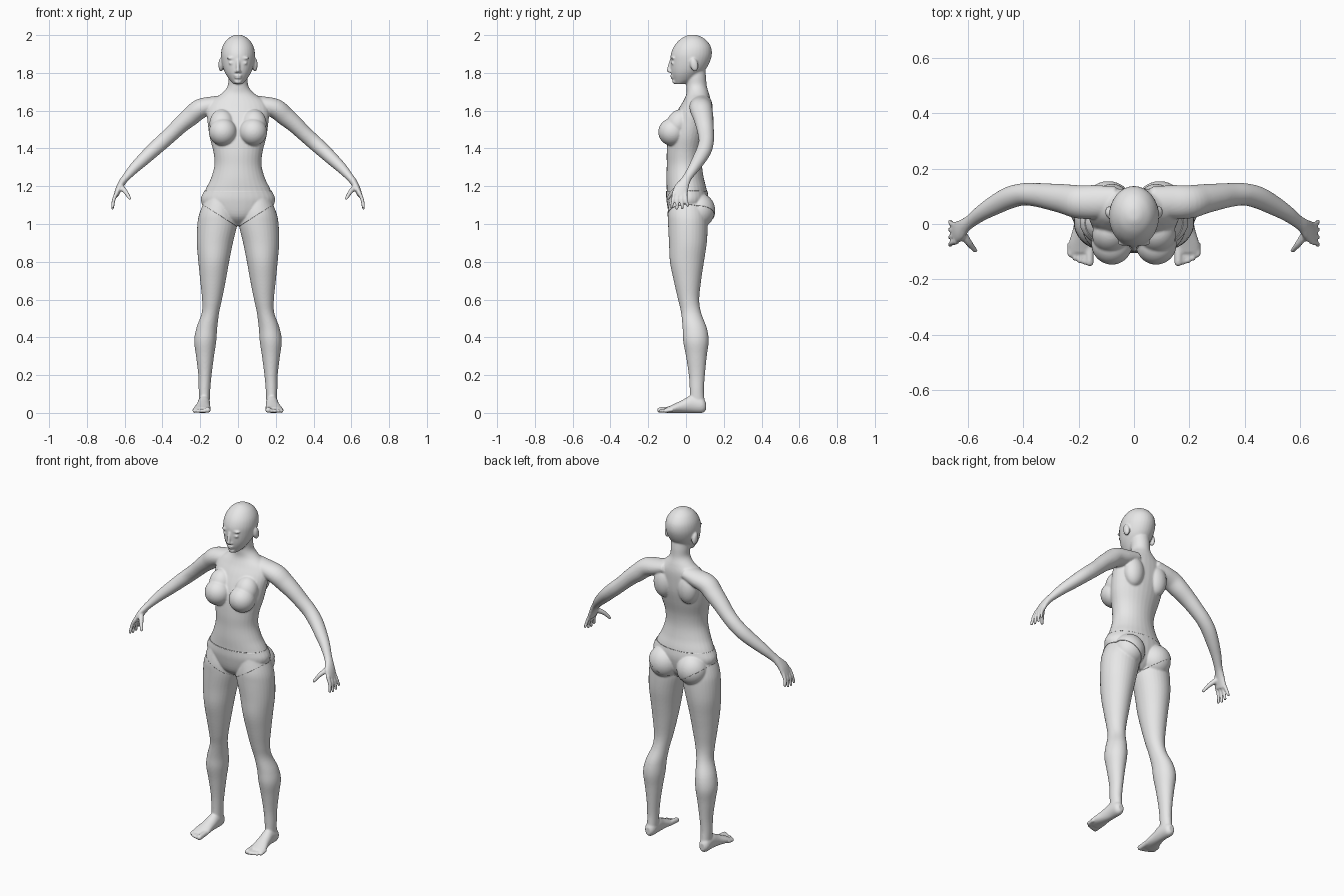
import bpy
import bmesh
import math
from mathutils import Matrix, Vector

cube = bpy.data.objects.get("Cube")
if cube:
    bpy.data.objects.remove(cube, do_unlink=True)

UNIT = 0.01  # all part sizes below are written in hundredths
SIDES = 32
X, Y, Z = Vector((1, 0, 0)), Vector((0, 1, 0)), Vector((0, 0, 1))


def grey_material():
    mat = bpy.data.materials.new("plain grey")
    mat.use_nodes = True
    colour = (0.8, 0.8, 0.8, 1)
    mat.diffuse_color = colour
    mat.node_tree.nodes["Principled BSDF"].inputs["Base Color"].default_value = colour
    return mat


def interpolate(stations, steps):
    """Smooth curve through stations of any number of values."""
    result = []
    last = len(stations) - 1
    for i in range(last):
        a, b = stations[max(i - 1, 0)], stations[i]
        c, d = stations[i + 1], stations[min(i + 2, last)]
        for s in range(steps):
            t = s / steps
            result.append([
                q + t * ((r - p) + t * (2 * p - 5 * q + 4 * r - w + t * (3 * (q - r) + w - p))) / 2
                for p, q, r, w in zip(a, b, c, d)])
    result.append(list(stations[-1]))
    return result


def loft(bm, stations, side, axis=None, steps=5):
    """Skin ellipses (x, y, z, half width, half depth) along a path."""
    path = interpolate(stations, steps)
    rings = []
    for i, (x, y, z, a, b) in enumerate(path):
        before = Vector(path[max(i - 1, 0)][:3])
        after = Vector(path[min(i + 1, len(path) - 1)][:3])
        tangent = axis or (after - before).normalized()
        u = (side - tangent * side.dot(tangent)).normalized()
        v = tangent.cross(u)
        ring = []
        for k in range(SIDES):
            angle = math.tau * k / SIDES
            point = Vector((x, y, z)) + u * a * math.cos(angle) + v * b * math.sin(angle)
            ring.append(bm.verts.new(point * UNIT))
        rings.append(ring)
    for low, high in zip(rings, rings[1:]):
        for k in range(SIDES):
            n = (k + 1) % SIDES
            bm.faces.new((low[k], low[n], high[n], high[k]))
    bm.faces.new(rings[0][::-1])
    bm.faces.new(rings[-1])


def stack(bm, rows):
    """Level slices given as (height, right edge, left edge, front, back)."""
    loft(bm, [((p + q) / 2, (f + r) / 2, z, abs(p - q) / 2, (r - f) / 2)
              for z, p, q, f, r in rows], X, Z)


def ball(bm, centre, radii, tilt=0):
    matrix = (Matrix.Translation(Vector(centre) * UNIT) @ Matrix.Rotation(tilt, 4, "X")
              @ Matrix.Diagonal((*(Vector(radii) * UNIT), 1)))
    bmesh.ops.create_uvsphere(bm, u_segments=SIDES, v_segments=20, radius=1, matrix=matrix)


def digit(bm, points, start, end):
    """Round-ended tapering finger or toe."""
    last = len(points) - 1
    radii = [start + (end - start) * i / last for i in range(last + 1)]
    loft(bm, [(*p, r, r) for p, r in zip(points, radii)], X)
    ball(bm, points[-1], (end, end, end))


def build_leg(bm):
    stack(bm, [
        (114, 17, 3, -8, 9), (106, 20.3, 1, -9.5, 11), (100, 21.5, .4, -9.5, 11.5),
        (90, 21.8, 2.7, -9, 11), (80, 21, 4.7, -8.5, 9.5), (70, 20, 6.5, -6.5, 8),
        (60, 19, 8.5, -4.2, 7), (53, 19.2, 10, -2.6, 8), (45, 22, 11, -1.8, 11),
        (38, 23.2, 11.5, -1.5, 12), (30, 22.2, 12.7, 0, 11), (20, 21, 14, 1.5, 10),
        (12, 20.8, 14.7, 2, 9.5), (5, 20.5, 15, 2, 10)])
    ball(bm, (9.3, 7, 107), (8.6, 8.2, 9))  # buttock


def build_foot(bm):
    loft(bm, [
        (18, 10.5, 3.5, 1.6, 2.2), (18, 8.5, 4, 3, 4), (18, 3, 4.6, 3.3, 4.6),
        (18.4, -2, 3.4, 3.7, 3.4), (19, -7, 2.2, 4.6, 2.2),
        (19.2, -10.5, 1.4, 4.4, 1.4)], X, Y)
    for i in range(5):
        x, r = 16 + 1.75 * i, 1.5 if i == 0 else 1.05
        tip = -13.8 + .2 * i * i - .1 * i
        digit(bm, [(x, -7, r + .5), (x, (tip - 7) / 2, r + .3), (x, tip, r)], r, r)


def build_arm(bm):
    loft(bm, [
        (6, 8.5, 165, 5, 3.5), (13, 8, 163, 6, 4.6), (20, 8, 161, 6, 5.2),
        (25, 9, 157, 5.4, 5), (30, 9.8, 152.8, 4.8, 4.5), (35, 10.5, 148, 4.3, 4.1),
        (40, 10.7, 143.5, 4, 4), (45, 9.5, 139, 4, 3.8), (50, 7, 134.3, 3.6, 3.4),
        (55, 4, 129.5, 2.9, 2.8), (59, 1, 125, 2.4, 2.1), (61, -.5, 122.5, 2.7, 1.9),
        (63, -2.4, 119, 3.8, 1.7), (64.6, -3.4, 115, 4.1, 1.3)], Y)


def build_fingers(bm):
    for i in range(4):
        y, spread = -6.3 + 1.95 * i, (i - 1.5) * .9
        tip = 108.2 + .8 * (i - 1.2) ** 2 * .6
        digit(bm, [(64, y, 117), (65.8, y + spread * .4, 112.8),
                   (66.4, y + spread, tip)], 1.1, .8)
    digit(bm, [(62, -3.5, 119.5), (59.5, -7, 117), (57.3, -9.6, 113.5)], 1.6, .85)


def build_side_of_chest(bm):
    ball(bm, (8, -7.3, 148.7), (7.4, 7.4, 7.3))
    ball(bm, (8.5, -4, 153), (6.6, 6.3, 8), -.45)
    ball(bm, (8, 9.3, 156), (6, 5.2, 9))  # shoulder blade


def build_side_of_face(bm):
    ball(bm, (9, 4.3, 184.3), (1.4, 2.1, 3.6), .2)  # ear
    ball(bm, (3.4, -7, 185.2), (1.7, .9, .8))  # eye
    ball(bm, (3.4, -7, 187.8), (2.6, 1, .7))  # brow
    ball(bm, (.9, -8.1, 180.6), (.9, .9, .7))  # nostril


def build_torso(bm):
    rows = [(99.5, 5, -3, 6), (104, 14, -8, 9.5), (112, 19.3, -10, 11.5),
            (118, 17.3, -10.2, 11), (124, 14.4, -10.4, 9.5), (131, 12.5, -10.2, 8.5),
            (138, 13, -10.2, 9), (146, 15, -9.5, 11), (153, 16, -7.8, 12.5),
            (160, 16.5, -4.5, 13), (165, 14.5, -1.5, 13), (169, 8.8, .2, 12.2),
            (173, 5.5, .2, 11), (178, 5.2, 0, 10.6), (183, 5, 0, 10)]
    stack(bm, [(z, half, -half, front, back) for z, half, front, back in rows])


def build_head(bm):
    rows = [(174, 2.2, -5.6, -1), (176, 4.2, -6.6, 4), (179, 6.3, -7.6, 7.5),
            (182, 7.7, -8.1, 10.5), (186, 8.7, -8.2, 12.7), (190, 9, -8, 13.7),
            (194, 8.2, -6.4, 13.1), (197.5, 6, -3.4, 10.5), (199.6, 3, 0, 7),
            (200.2, .8, 2, 4.5)]
    stack(bm, [(z, half, -half, front, back) for z, half, front, back in rows])
    digit(bm, [(0, -7.8, 187), (0, -8.6, 184), (0, -9.1, 181.3)], .8, 1.1)  # nose
    ball(bm, (0, -7.3, 178.6), (2.2, 1.1, .55))  # lips
    ball(bm, (0, -7.1, 177.4), (1.9, 1.1, .6))
    ball(bm, (0, -5.9, 175.4), (2, 1.4, 1.3))  # chin


def build_body(material):
    bm = bmesh.new()
    for part in (build_leg, build_foot, build_arm, build_fingers,
                 build_side_of_chest, build_side_of_face):
        part(bm)
    # Mirror the left side to the right
    copy = bmesh.ops.duplicate(bm, geom=bm.verts[:] + bm.edges[:] + bm.faces[:])["geom"]
    for item in copy:
        if isinstance(item, bmesh.types.BMVert):
            item.co.x *= -1
    build_torso(bm)
    build_head(bm)
    bmesh.ops.recalc_face_normals(bm, faces=bm.faces[:])
    mesh = bpy.data.meshes.new("body_parts")
    bm.to_mesh(mesh)
    bm.free()
    body = bpy.data.objects.new("body", mesh)
    bpy.context.scene.collection.objects.link(body)

    # Fuse the parts into one smooth skin
    fuse = body.modifiers.new("fuse", "REMESH")
    fuse.mode = "VOXEL"
    fuse.voxel_size = UNIT / 2
    soften = body.modifiers.new("soften", "SMOOTH")
    soften.factor = .5
    soften.iterations = 5
    graph = bpy.context.evaluated_depsgraph_get()
    skin = bpy.data.meshes.new_from_object(body.evaluated_get(graph))
    body.modifiers.clear()
    body.data = skin
    skin.materials.clear()
    skin.materials.append(material)
    skin.shade_smooth()
    return body


def build_briefs(body, material):
    """Thin fitted layer trimmed by a waist plane and two leg planes."""
    bm = bmesh.new()
    bm.from_mesh(body.data)
    cuts = [((0, 0, 1.175), (0, 0, 1))]
    cuts += [((s * .05, 0, 1.015), (s * .54, 0, -.84)) for s in (1, -1)]
    for point, normal in cuts:
        bmesh.ops.bisect_plane(bm, geom=bm.verts[:] + bm.edges[:] + bm.faces[:],
                               plane_co=point, plane_no=normal, clear_outer=True)
    mesh = bpy.data.meshes.new("briefs")
    bm.to_mesh(mesh)
    bm.free()
    mesh.materials.clear()
    mesh.materials.append(material)
    mesh.shade_smooth()
    briefs = bpy.data.objects.new("briefs", mesh)
    bpy.context.scene.collection.objects.link(briefs)
    cloth = briefs.modifiers.new("cloth", "SOLIDIFY")
    cloth.thickness = .003
    cloth.offset = 1


grey = grey_material()
figure = build_body(grey)
build_briefs(figure, grey)
